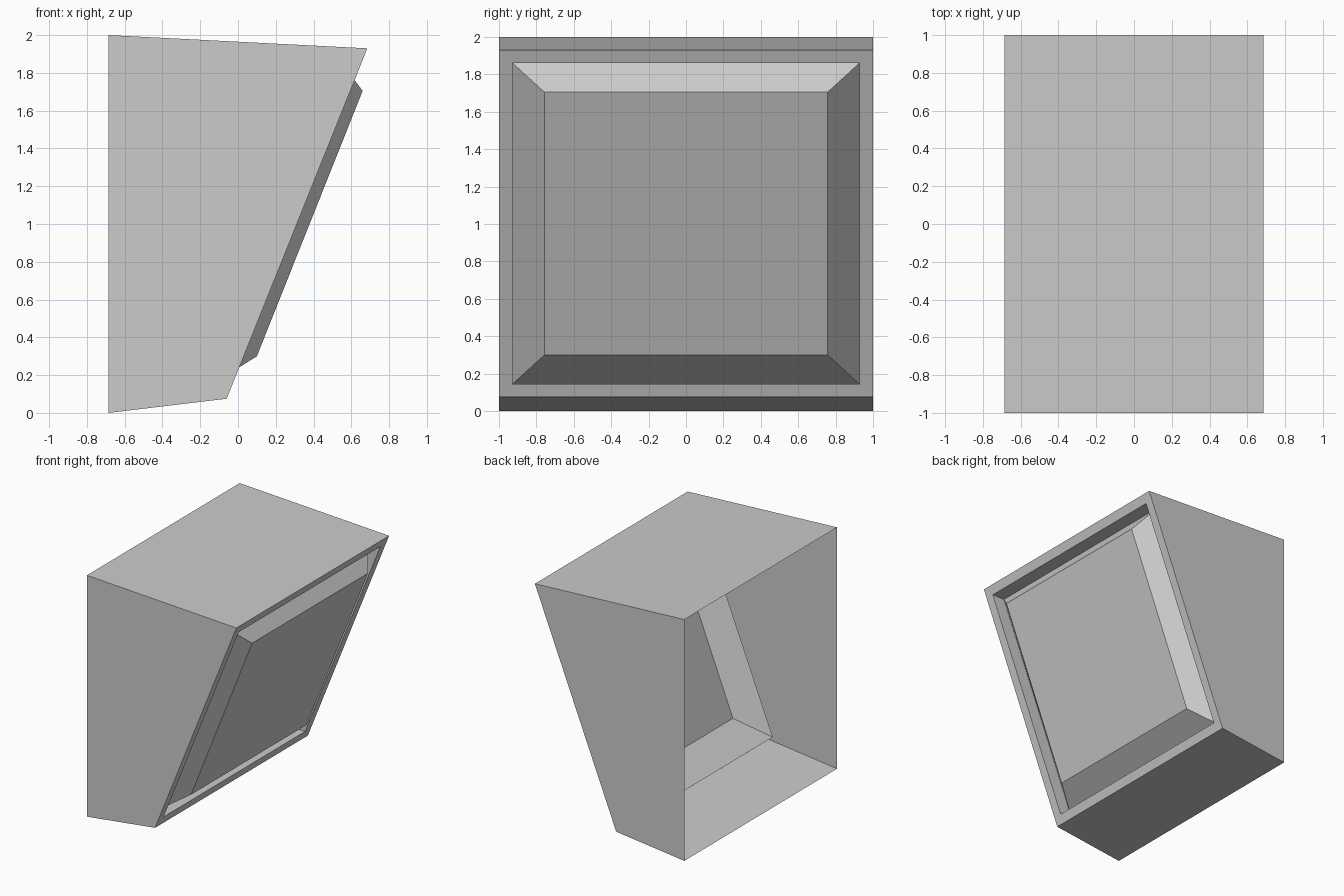
import bpy, bmesh

if "Cube" in bpy.data.objects:
    bpy.data.objects.remove(bpy.data.objects["Cube"])


def ring(half_width, bottom, top):
    """Rectangle across y, from a bottom (x, z) to a top (x, z)."""
    (xb, zb), (xt, zt) = bottom, top
    return [(xb, -half_width, zb), (xb, half_width, zb),
            (xt, half_width, zt), (xt, -half_width, zt)]


def loft(name, rings, cap=False):
    """Join successive rectangles with flat faces, optionally closing the last."""
    bm = bmesh.new()
    loops = [[bm.verts.new(p) for p in r] for r in rings]
    for a, b in zip(loops, loops[1:]):
        for i in range(4):
            j = (i + 1) % 4
            bm.faces.new((a[i], a[j], b[j], b[i]))
    if cap:
        bm.faces.new(loops[-1])
    mesh = bpy.data.meshes.new(name)
    bm.to_mesh(mesh)
    bm.free()
    obj = bpy.data.objects.new(name, mesh)
    bpy.context.collection.objects.link(obj)
    return obj


DEPTH = 0.113  # recess behind the front frame

back = ring(1.0, (-0.685, 0.0), (-0.685, 2.0))
front = ring(1.0, (-0.06, 0.075), (0.685, 1.93))
opening = ring(0.927, (-0.033, 0.145), (0.656, 1.86))
seat = [(x - DEPTH, y, z) for x, y, z in opening]
glass = ring(0.757, (0.10, 0.30), (0.66, 1.705))

# Thin open-backed housing with slanted frame and recess walls
loft("housing", [back, front, opening, seat])

# Raised panel with bevelled border
loft("screen", [seat, glass], cap=True)
